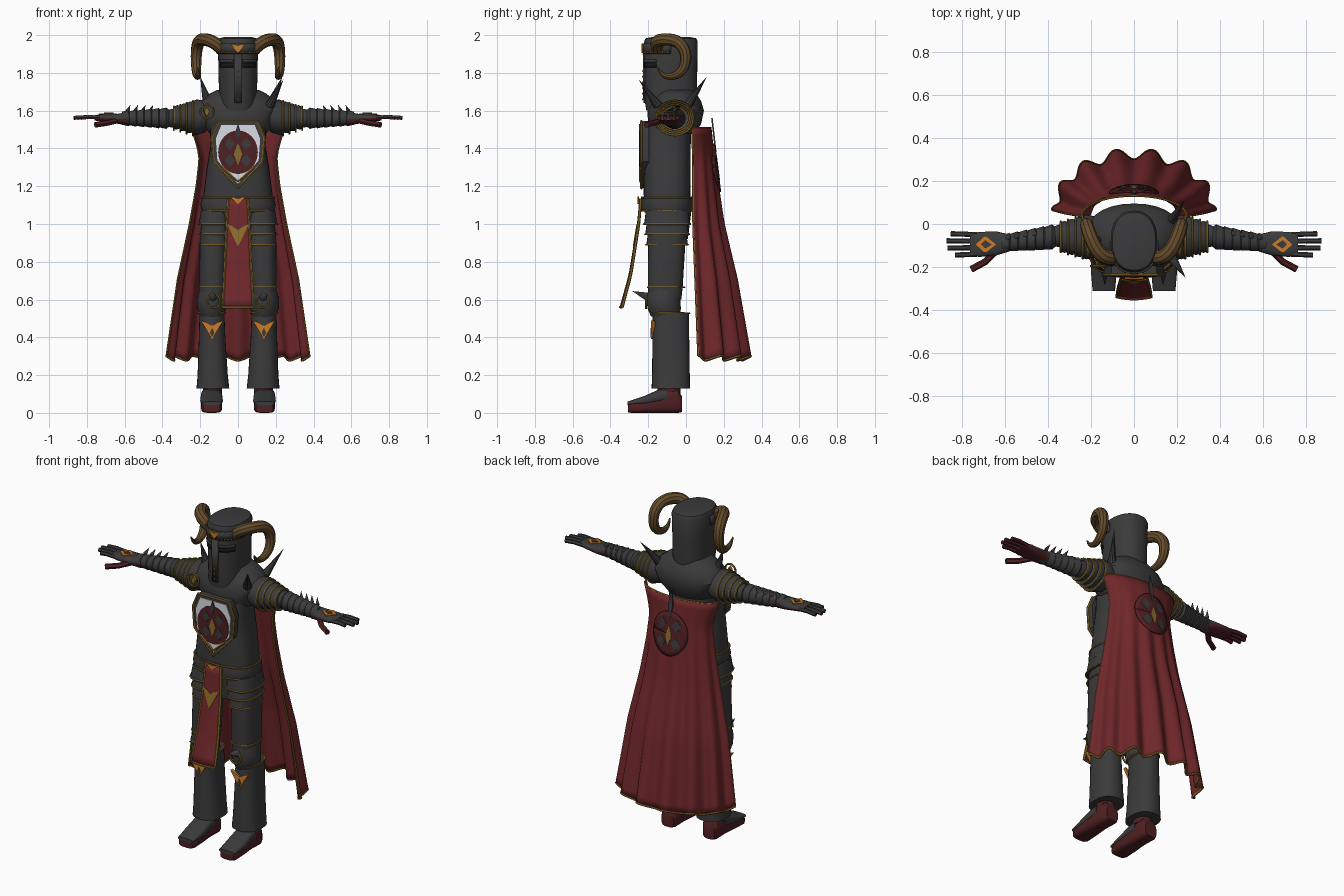
import bpy, bmesh, math
from math import sin, cos, pi, radians
from mathutils import Vector, Matrix

if "Cube" in bpy.data.objects:
    bpy.data.objects.remove(bpy.data.objects["Cube"])
made = []


def material(name, r, g, b):
    m = bpy.data.materials.new(name)
    m.use_nodes = True
    m.diffuse_color = (r, g, b, 1)
    m.node_tree.nodes["Principled BSDF"].inputs["Base Color"].default_value = (r, g, b, 1)
    return m


steel = material("dark_steel", .043, .043, .045)
red = material("cape_red", .16, .02, .023)
leather = material("dark_red_leather", .08, .014, .016)
horn_brown = material("horn_brown", .13, .072, .025)
gold = material("old_gold", .26, .15, .022)
copper = material("bright_copper", .6, .2, .02)
white = material("shield_white", .68, .72, .78)
black = material("slit_black", .008, .008, .009)


def finish(name, me, mat, mirror=False, thick=0, mat2=None, rule=None):
    ob = bpy.data.objects.new(name, me)
    bpy.context.scene.collection.objects.link(ob)
    me.materials.clear()
    me.materials.append(mat)
    if mat2:
        me.materials.append(mat2)
        for f in me.polygons:
            f.material_index = int(rule(f))
    if thick:
        s = ob.modifiers.new("thickness", 'SOLIDIFY')
        s.thickness, s.offset = thick, 0
    if mirror:
        ob.modifiers.new("mirror", 'MIRROR').use_mirror_merge = False
    made.append(ob)
    return ob


def from_bm(name, bm, mat, **kw):
    bmesh.ops.recalc_face_normals(bm, faces=bm.faces)
    me = bpy.data.meshes.new(name)
    bm.to_mesh(me)
    bm.free()
    return finish(name, me, mat, **kw)


def section(sec, n=28, axis='Z', p=2.0, arc=None):
    """Superellipse outline: position on axis, two centres, two radii."""
    t, a, b, ra, rb = sec
    lo, hi = arc or (0, 360)
    pts = []
    for i in range(n + 1 if arc else n):
        w = radians(lo + (hi - lo) * i / n)
        c, s = cos(w), sin(w)
        u = a + ra * math.copysign(abs(c) ** (2 / p), c)
        v = b + rb * math.copysign(abs(s) ** (2 / p), s)
        pts.append(Vector({'Z': (u, v, t), 'X': (t, u, v), 'Y': (u, t, v)}[axis]))
    return pts


def loft(name, secs, mat, n=28, axis='Z', p=2.0, arc=None, **kw):
    bm = bmesh.new()
    rows = [[bm.verts.new(q) for q in section(s, n, axis, p, arc)] for s in secs]
    for r0, r1 in zip(rows, rows[1:]):
        for i in range(n):
            j = (i + 1) % len(r0)
            bm.faces.new((r0[i], r0[j], r1[j], r1[i]))
    if not arc:
        bm.faces.new(rows[0])
        bm.faces.new(rows[-1])
    return from_bm(name, bm, mat, **kw)


def cord(name, pts, r, mat, cyclic=False, radii=None, smooth=False, **kw):
    cu = bpy.data.curves.new(name, 'CURVE')
    cu.dimensions, cu.bevel_depth, cu.use_fill_caps = '3D', r, True
    cu.bevel_resolution = 3 if smooth else 1
    sp = cu.splines.new('NURBS' if smooth else 'POLY')
    sp.points.add(len(pts) - 1)
    for i, q in enumerate(pts):
        sp.points[i].co = (*q, 1)
        sp.points[i].radius = radii[i] if radii else 1
    sp.use_cyclic_u = cyclic
    if smooth:
        sp.order_u, sp.use_endpoint_u, sp.resolution_u = 4, True, 5
    tmp = bpy.data.objects.new("tmp", cu)
    me = bpy.data.meshes.new_from_object(tmp)
    bpy.data.objects.remove(tmp)
    return finish(name, me, mat, **kw)


def ring(name, sec, r=.005, mat=gold, axis='Z', p=2.0, **kw):
    return cord(name, section(sec, 28, axis, p), r, mat, cyclic=True, **kw)


def plate(name, pts, place, depth, mat, **kw):
    bm = bmesh.new()
    f = bm.faces.new([bm.verts.new(place(*q)) for q in pts])
    ext = bmesh.ops.extrude_face_region(bm, geom=[f])["geom"]
    bmesh.ops.translate(bm, vec=depth, verts=[v for v in ext if isinstance(v, bmesh.types.BMVert)])
    return from_bm(name, bm, mat, **kw)


def sheet(name, fn, nu, nv, mat, thick):
    bm = bmesh.new()
    g = [[bm.verts.new(fn(i / nu, j / nv)) for i in range(nu + 1)] for j in range(nv + 1)]
    for j in range(nv):
        for i in range(nu):
            bm.faces.new((g[j][i], g[j][i + 1], g[j + 1][i + 1], g[j + 1][i]))
    return from_bm(name, bm, mat, thick=thick)


def spike(name, base, tip, r, **kw):
    base, d = Vector(base), Vector(tip) - Vector(base)
    m = Matrix.Translation(base + d / 2) @ d.to_track_quat('Z', 'Y').to_matrix().to_4x4()
    bm = bmesh.new()
    bmesh.ops.create_cone(bm, cap_ends=True, segments=10, radius1=r, radius2=0, depth=d.length, matrix=m)
    return from_bm(name, bm, steel, **kw)


def studs(name, pts, r=.005):
    bm = bmesh.new()
    for q in pts:
        bmesh.ops.create_icosphere(bm, subdivisions=1, radius=r, matrix=Matrix.Translation(q))
    return from_bm(name, bm, copper)


def chevron(cx, z, w, h):
    return [(cx - w, z + h), (cx - w * .45, z + h * .75), (cx, z + h * .45), (cx + w * .45, z + h * .75),
            (cx + w, z + h), (cx + w * .7, z + h * .4), (cx, z - h), (cx - w * .7, z + h * .4)]


def diamond(cx, z, w, h):
    return [(cx, z - h), (cx + w, z), (cx, z + h), (cx - w, z)]


def table(rows, z):
    """Linear interpolation in rows sorted by falling height."""
    for (z0, a), (z1, b) in zip(rows, rows[1:]):
        if z >= z1:
            return a + (b - a) * (z0 - z) / (z0 - z1)
    return rows[-1][1]


def front(y):
    return lambda x, z: (x, y, z)


thin = (0, .008, 0)

# Torso, mantle and belt
loft("torso", [(1.06, 0, -.1, .18, .12), (1.16, 0, -.1, .182, .124), (1.3, 0, -.1, .165, .125),
               (1.42, 0, -.1, .145, .125), (1.52, 0, -.09, .15, .12)], steel, p=2.8)
loft("mantle", [(1.48, 0, -.07, .15, .12), (1.53, 0, -.06, .2, .14), (1.6, 0, -.055, .225, .15),
                (1.65, 0, -.05, .2, .13), (1.69, 0, -.05, .15, .105), (1.71, 0, -.05, .11, .09)], steel, p=2.2)
loft("belt", [(1.07, 0, -.1, .192, .135), (1.1, 0, -.1, .2, .14), (1.14, 0, -.1, .19, .132)], steel, p=2.6)
for z in (1.07, 1.14):
    ring("belt_trim", (z, 0, -.1, .193, .135), p=2.6)
loft("hips", [(.92, 0, -.09, .16, .1), (1.08, 0, -.09, .185, .12)], steel, p=2.6)

# Chest shield
outline = [(-.105, 1.545), (.105, 1.545), (.14, 1.46), (.13, 1.33), (0, 1.19), (-.13, 1.33), (-.14, 1.46)]
plate("shield", outline, front(-.235), (0, .04, 0), steel)
plate("shield_face", [(x * .84, 1.38 + (z - 1.38) * .88) for x, z in outline], front(-.24), thin, white)
cord("shield_trim", [(x, -.236, z) for x, z in outline], .007, gold, cyclic=True)
cord("shield_tip_trim", [(-.085, -.24, 1.3), (0, -.24, 1.225), (.085, -.24, 1.3)], .008, gold)
disc = [(.105 * cos(i * pi / 16), 1.38 + .115 * sin(i * pi / 16)) for i in range(32)]
plate("shield_disc", disc, front(-.245), thin, leather)
petals = [(.062 * cos(a), .062 * sin(a)) for a in (pi / 4 + k * pi / 2 for k in range(4))]
for x, z in petals:
    plate("shield_petal", diamond(x, 1.38 + z, .028, .034), front(-.248), thin, steel)
plate("shield_gem", diamond(0, 1.37, .022, .06), front(-.25), thin, gold)
plate("shield_blade", diamond(0, 1.49, .014, .04), front(-.25), thin, steel)

# Helmet
hy, hp = -.08, 2.3
loft("helmet", [(1.6, 0, hy, .098, .13), (1.65, 0, hy, .1, .138), (1.85, 0, hy, .104, .14),
                (1.965, 0, hy, .108, .142), (1.983, 0, hy, .1, .134), (1.99, 0, hy, .07, .1)], steel, n=40, p=hp)


def helm(z, off):
    return (z, 0, hy, .104 + off, .14 + off)


loft("brow_band", [helm(1.9, .004), helm(1.955, .008)], steel, arc=(180, 360), p=hp, thick=.008)
loft("nose_guard", [helm(1.64, .001), helm(1.9, .004)], steel, n=6, arc=(262, 278), p=hp, thick=.01)
for lo, hi in ((210, 259), (281, 330)):
    loft("eye_slit", [helm(1.828, .001), helm(1.85, .001)], black, n=10, arc=(lo, hi), p=hp, thick=.006)
    loft("eye_ridge", [helm(1.855, .003), helm(1.87, .005)], steel, n=10, arc=(lo, hi), p=hp, thick=.008)
studs("brow_studs", section(helm(1.908, .009), 18, 'Z', hp, (185, 355)))
studs("face_studs", [(0, -.229, 1.66 + .03 * i) for i in range(6)])
plate("helmet_crest", chevron(0, 1.93, .04, .025), front(-.236), thin, copper)

# Curled horns
cord("horns", [(.09, -.15, 1.93), (.125, -.165, 1.965), (.175, -.13, 1.98), (.21, -.04, 1.975), (.222, .005, 1.91),
               (.222, -.005, 1.82), (.215, -.06, 1.775), (.21, -.13, 1.78), (.215, -.15, 1.83)], .034, horn_brown,
     radii=[1, 1, 1, .97, .92, .8, .62, .42, .1], smooth=True, mirror=True)

# Shoulder guards, badge and spikes
for i in range(4):
    x, r = .2 + .034 * i, .104 - .01 * i
    loft("shoulder_guard", [(x - .03, -.06, 1.57, r - .012, r - .02), (x + .02, -.06, 1.565, r, r - .01),
                            (x + .04, -.06, 1.56, r - .006, r - .016)], steel, axis='X', mirror=True)
    ring("shoulder_trim", (x + .038, -.06, 1.56, r - .003, r - .012), axis='X', mirror=True)
cord("shoulder_badge", [(-.165 + .035 * cos(a), -.195, 1.595 + .038 * sin(a)) for a in (k * pi / 10 for k in range(20))],
     .006, gold, cyclic=True)
plate("badge_gem", diamond(-.165, 1.595, .014, .026), front(-.2), (0, .02, 0), gold)
spike("left_rear_spike", (.17, .01, 1.63), (.235, .11, 1.78), .026)
spike("left_front_spike", (.17, -.15, 1.63), (.24, -.25, 1.765), .026)
spike("right_shoulder_spike", (-.165, -.075, 1.66), (-.2, -.08, 1.78), .024)

# Arms: elbow, overlapping forearm plates, small spikes
loft("elbows", [(.3, -.055, 1.56, .045, .045), (.35, -.055, 1.56, .052, .05), (.39, -.06, 1.56, .04, .038)],
     steel, axis='X', mirror=True)
for i in range(6):
    x, r, y = .365 + .04 * i, .058 - .003 * i, -.06 - .005 * i
    loft("forearm_plate", [(x, y, 1.56, r - .012, r - .012), (x + .015, y, 1.56, r, r),
                           (x + .05, y - .006, 1.56, r - .006, r - .008)], steel, n=14, axis='X', mirror=True)
    if i > 1:
        spike("forearm_spike", (x + .02, y + .02, 1.595), (x + .005, y + .04, 1.63), .012, mirror=True)


# Gauntlets: steel above, leather below
def below(f):
    return f.normal.z < -.05


loft("hands", [(.58, -.088, 1.557, .04, .036), (.64, -.09, 1.557, .056, .026), (.72, -.095, 1.562, .058, .02),
               (.76, -.095, 1.562, .05, .014)], steel, axis='X', p=2.6, mirror=True, mat2=leather, rule=below)
for i, tip in enumerate((.83, .865, .87, .85)):
    y = -.14 + .03 * i
    cord("finger", [(.73, y, 1.563), (.79, y * 1.06 + .006, 1.567), (tip, y * 1.1 + .01, 1.562)], .012, steel,
         mirror=True, mat2=leather, rule=below)
cord("thumbs", [(.63, -.115, 1.55), (.69, -.175, 1.535), (.755, -.21, 1.525)], .016, leather, mirror=True)
plate("hand_ornaments", [(.64, -.095), (.69, -.055), (.735, -.095), (.69, -.135)],
      lambda x, y: (x, y, 1.586), (0, 0, -.008), copper, mirror=True)
plate("hand_ornament_centres", [(.66, -.095), (.69, -.075), (.71, -.095), (.69, -.115)],
      lambda x, y: (x, y, 1.589), (0, 0, -.008), steel, mirror=True)

# Legs: hip plates, thighs, knees, shins
for i in range(3):
    z, g = 1.0 - .055 * i, .006 * i
    loft("hip_plate", [(z, .122, -.1, .086 - g, .122 - g), (z + .075, .118, -.1, .078 - g, .112 - g)], steel, p=2.5, mirror=True)
    ring("hip_plate_trim", (z, .122, -.1, .087 - g, .123 - g), p=2.5, mirror=True)
loft("thighs", [(.6, .135, -.11, .062, .085), (.66, .135, -.11, .07, .092), (.95, .13, -.1, .072, .1)], steel, p=2.5, mirror=True)
for z in (.665, .945):
    ring("thigh_trim", (z, .133, -.105, .073, .098), .004, p=2.5, mirror=True)
loft("knees", [(.51, .138, -.11, .06, .075), (.55, .14, -.115, .076, .088), (.6, .14, -.12, .078, .09),
               (.65, .138, -.115, .066, .085)], steel, mirror=True)
ring("knee_trim", (.53, .138, -.1, .072, .088), mirror=True)
cord("knee_badges", [(.13 + .035 * cos(k * pi / 8), -.212, .59 + .036 * sin(k * pi / 8)) for k in range(16)], .006,
     gold, cyclic=True, mirror=True)
spike("knee_spikes", (.135, -.19, .61), (.135, -.285, .645), .026, mirror=True)
loft("shins", [(.13, .133, -.08, .087, .102), (.2, .134, -.08, .08, .1), (.4, .137, -.08, .07, .097),
               (.53, .138, -.08, .066, .096)], steel, p=2.4, mirror=True)
ring("shin_trim", (.528, .138, -.08, .068, .098), p=2.4, mirror=True)
plate("shin_ornaments", chevron(.137, .44, .06, .05), front(-.184), (0, .02, 0), copper, mirror=True)
plate("shin_ornament_centres", diamond(.137, .425, .012, .025), front(-.187), (0, .02, 0), steel, mirror=True)

# Boots
loft("boots", [(-.02, .14, .045, .04, .04), (-.04, .14, .06, .052, .06), (-.13, .14, .065, .05, .065),
               (-.2, .14, .045, .055, .045), (-.29, .14, .027, .055, .027), (-.308, .14, .025, .045, .022)],
     leather, axis='Y', p=3.5, mirror=True)
loft("toe_plates", [(-.1, .14, .095, .054, .035), (-.15, .14, .085, .057, .036), (-.22, .14, .065, .06, .025),
                    (-.31, .14, .05, .052, .01)], steel, axis='Y', p=2.8, mirror=True)
loft("ankles", [(.1, .135, -.09, .05, .06), (.15, .135, -.09, .05, .06)], leather, mirror=True)

# Tabard
hang = [(1.14, -.243), (1.0, -.255), (.73, -.3), (.55, -.35)]


def tabard(u, v):
    z, x = 1.135 - .575 * v, (2 * u - 1) * (.052 + .028 * v)
    return (x, table(hang, z) + 1.5 * x * x, z)


sheet("tabard", tabard, 8, 12, red, .008)
border = [tabard(0, i / 12) for i in range(13)] + [tabard(i / 8, 1) for i in range(9)]
cord("tabard_trim", border + [tabard(1, 1 - i / 12) for i in range(13)], .008, gold)
plate("tabard_chevron", chevron(0, .94, .058, .06), lambda x, z: (x, table(hang, z) - .007, z), thin, gold)
plate("buckle", chevron(0, 1.125, .045, .02), front(-.256), thin, copper)

# Cape with folds that deepen toward the hem
wide = [(1.52, .25), (1.4, .212), (1.34, .203), (1.2, .217), (1.0, .25), (.7, .31), (.28, .365)]
back = [(1.52, .13), (1.3, .155), (1.0, .195), (.7, .26), (.28, .325)]


def edge_y(z):
    return .035 + .03 * max(0, 1 - z)


def cape(u, v):
    u, z = 2 * u - 1, 1.51 - 1.22 * v
    t = u * pi / 2
    fold = -cos(7 * pi * u) * .026 * v ** 1.2
    ye = edge_y(z)
    return ((table(wide, z) + fold * .6) * sin(t), ye + (table(back, z) - ye) * cos(t) + fold * cos(t * .8),
            z - .012 * v * cos(7 * pi * u))


sheet("cape", cape, 84, 30, red, .008)
cord("cape_hem", [cape(i / 84, 1) for i in range(85)], .007, gold)
cord("cape_collar", [cape(i / 42, 0) for i in range(43)], .005, gold)
for u in (0, 1):
    cord("cape_side_trim", [cape(u, i / 30) for i in range(31)], .005, gold)


def on_cape(x, z, off=.016):
    ye = edge_y(z)
    return (x, ye + (table(back, z) - ye) * math.sqrt(1 - (x / table(wide, z)) ** 2) + off, z)


sheet("cape_disc", lambda u, v: on_cape(.115 * v * cos(2 * pi * u), 1.3 + .13 * v * sin(2 * pi * u), .01), 32, 5, leather, .008)
for x, z in petals:
    plate("cape_petal", diamond(x * 1.1, 1.3 + z * 1.2, .03, .036), on_cape, (0, -.006, 0), steel)
plate("cape_gem", diamond(0, 1.29, .02, .06), on_cape, (0, -.006, 0), gold)
plate("cape_blade", diamond(0, 1.47, .016, .09), on_cape, (0, -.008, 0), steel)

# Smooth shading with sharp edges kept
bpy.ops.object.select_all(action='DESELECT')
for ob in made:
    ob.select_set(True)
bpy.context.view_layer.objects.active = made[0]
bpy.ops.object.shade_smooth_by_angle(angle=radians(35))
